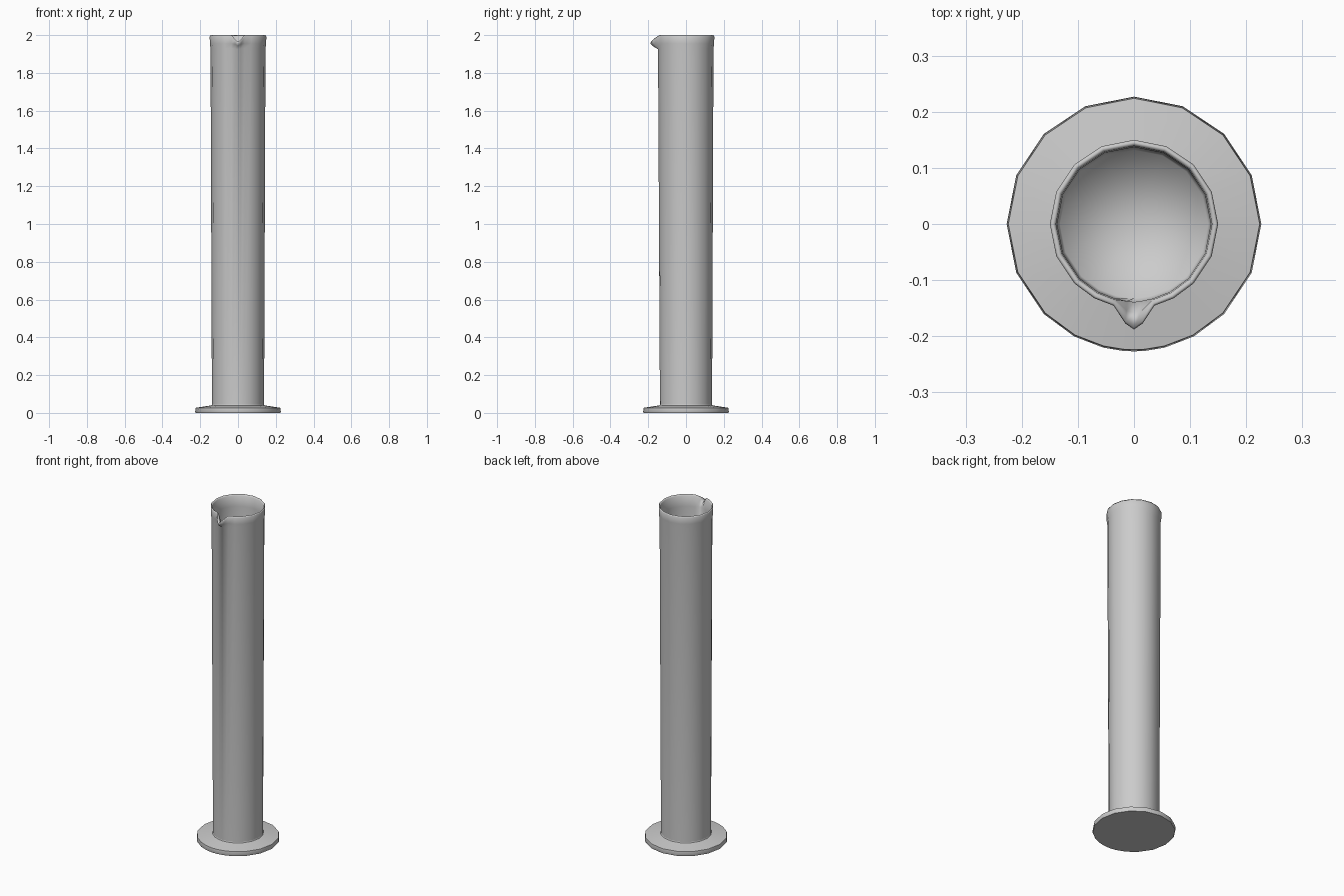
import bpy, bmesh, math

if "Cube" in bpy.data.objects:
    bpy.data.objects.remove(bpy.data.objects["Cube"])

# Column angles measured from the front (-y): denser around the spout
half = [5, 14, 28, 45, 67.5, 90, 112.5, 135, 157.5]
angles = [0] + half + [180] + [-a for a in reversed(half)]

# Lathe profile (radius, height): foot, outer wall, rolled rim, inner wall, floor
profile = [(0.224, 0.0), (0.227, 0.006), (0.224, 0.027), (0.14, 0.04),
           (0.138, 0.045), (0.1455, 1.93), (0.149, 1.955), (0.15, 1.993),
           (0.146, 2.0), (0.139, 1.992), (0.137, 1.93), (0.132, 0.04)]

# Spout: replaced (radius, height) of the rim rows for the columns near the front
spout = {0: {5: (0.148, 1.925), 6: (0.178, 1.943), 7: (0.188, 1.956),
             8: (0.185, 1.964), 9: (0.158, 1.952), 10: (0.139, 1.935)},
         5: {5: (0.147, 1.927), 6: (0.168, 1.952), 7: (0.178, 1.972),
             8: (0.174, 1.978), 9: (0.155, 1.97), 10: (0.138, 1.935)}}

bm = bmesh.new()
rows = []
for i, base in enumerate(profile):
    row = []
    for a in angles:
        r, z = spout.get(abs(a), {}).get(i, base)
        t = math.radians(a)
        row.append(bm.verts.new((r * math.sin(t), -r * math.cos(t), z)))
    rows.append(row)

n = len(angles)
for low, high in zip(rows, rows[1:]):
    for k in range(n):
        j = (k + 1) % n
        bm.faces.new((low[k], low[j], high[j], high[k]))

# Underside and inner floor as fans
for row, z in ((rows[0], 0.0), (rows[-1], 0.04)):
    centre = bm.verts.new((0, 0, z))
    for k in range(n):
        bm.faces.new((row[k], row[(k + 1) % n], centre))

bmesh.ops.recalc_face_normals(bm, faces=bm.faces)
for f in bm.faces:
    f.smooth = True

# Crisp edges around the foot
for i in (0, 2, 3, 4):
    for k in range(n):
        bm.edges.get((rows[i][k], rows[i][(k + 1) % n])).smooth = False

mesh = bpy.data.meshes.new("measuring_cylinder")
bm.to_mesh(mesh)
bm.free()
obj = bpy.data.objects.new("measuring_cylinder", mesh)
bpy.context.collection.objects.link(obj)
